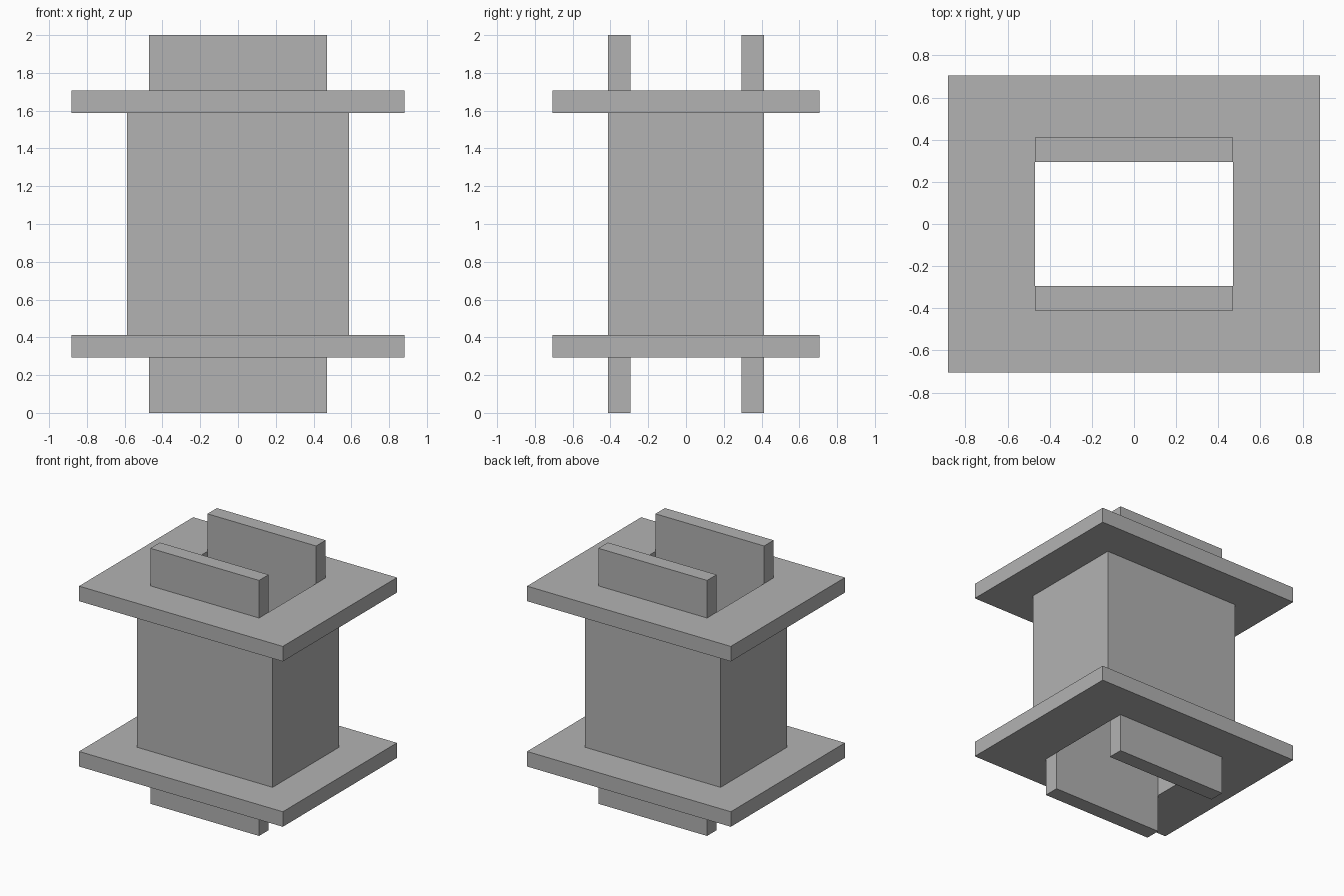
import bpy
import bmesh

cube = bpy.data.objects.get("Cube")
if cube:
    bpy.data.objects.remove(cube, do_unlink=True)

U = 2 / 17                     # module: total height is 17 modules
HOLE = (4, 2.5)                # half sizes of the core opening
CORE = (5, 3.5)                # half sizes of the winding core
FLANGE = (7.5, 6)              # half sizes of the end plates

grey = bpy.data.materials.new("plain grey")
grey.use_nodes = True
COLOUR = (0.448, 0.448, 0.448, 1)
grey.diffuse_color = COLOUR
grey.node_tree.nodes["Principled BSDF"].inputs["Base Color"].default_value = COLOUR


def finish(name, bm):
    bmesh.ops.recalc_face_normals(bm, faces=bm.faces)
    mesh = bpy.data.meshes.new(name)
    bm.to_mesh(mesh)
    bm.free()
    mesh.materials.append(grey)
    bpy.context.collection.objects.link(bpy.data.objects.new(name, mesh))


def rect_tube(name, outer, z0, z1, capped=True):
    """Rectangular tube around the opening, optionally closed at its rims."""
    bm = bmesh.new()
    corners = [(-1, -1), (1, -1), (1, 1), (-1, 1)]

    def loop(half, z):
        return [bm.verts.new((sx * half[0] * U, sy * half[1] * U, z * U))
                for sx, sy in corners]

    loops = [loop(outer, z0), loop(outer, z1), loop(HOLE, z1), loop(HOLE, z0)]
    for k, a in enumerate(loops):
        if k % 2 and not capped:
            continue
        b = loops[(k + 1) % 4]
        for i in range(4):
            j = (i + 1) % 4
            bm.faces.new((a[i], a[j], b[j], b[i]))
    finish(name, bm)


def box(name, x, y, z):
    bm = bmesh.new()
    bmesh.ops.create_cube(bm, size=1)
    for v in bm.verts:
        for axis, (lo, hi) in enumerate((x, y, z)):
            v.co[axis] = (hi if v.co[axis] > 0 else lo) * U
    finish(name, bm)


# Hollow core between the two end plates
rect_tube("core", CORE, 3.5, 13.5, capped=False)
# End plates and the pairs of tabs standing out from them
for end, plate, tab in (("lower", (2.5, 3.5), (0, 2.5)),
                        ("upper", (13.5, 14.5), (14.5, 17))):
    rect_tube(end + "_flange", FLANGE, *plate)
    for side, y in (("front", (-CORE[1], -HOLE[1])), ("back", (HOLE[1], CORE[1]))):
        box(f"{end}_{side}_tab", (-HOLE[0], HOLE[0]), y, tab)
